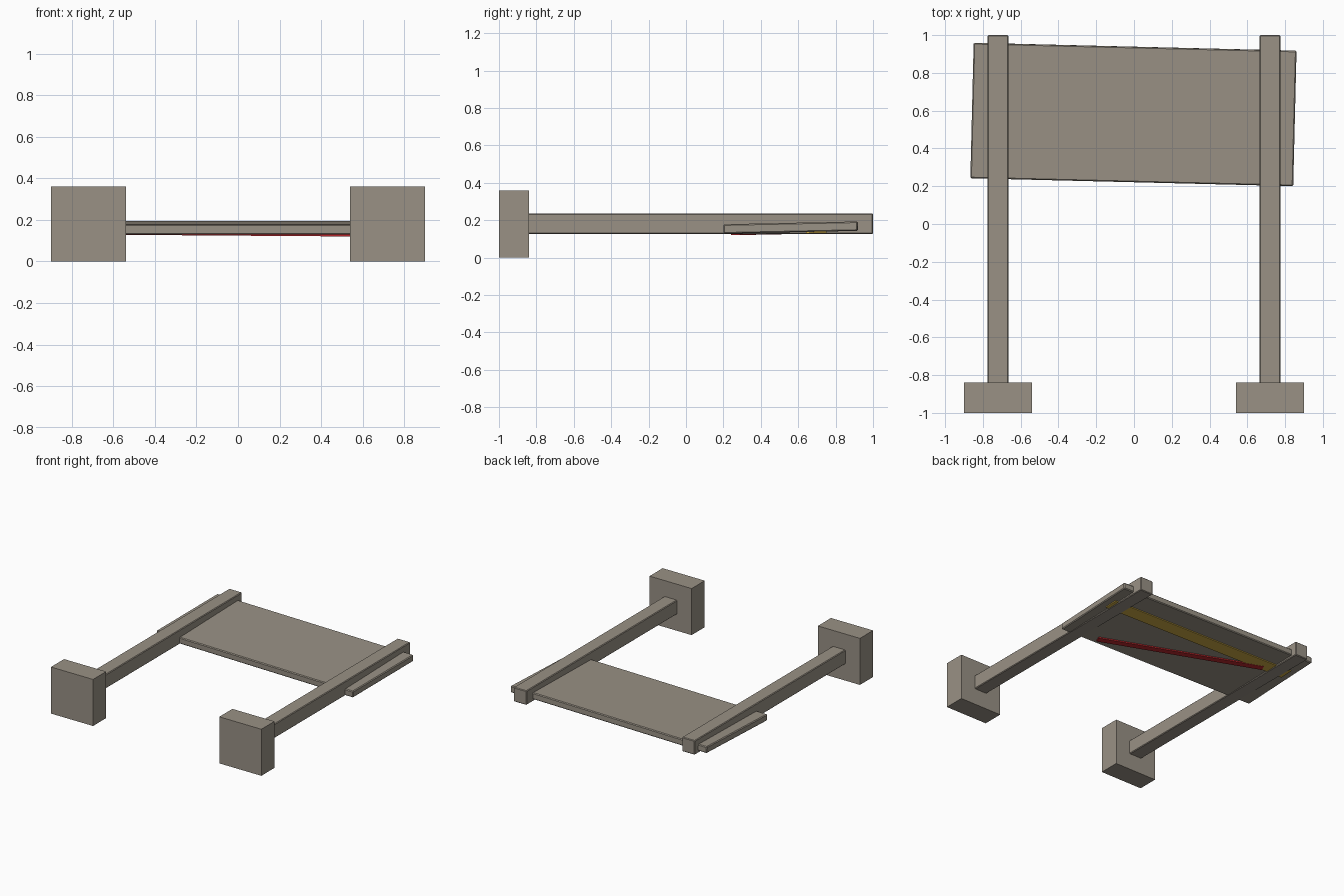
import bpy
from math import radians
from mathutils import Matrix, Vector

cube = bpy.data.objects.get("Cube")
if cube:
    bpy.data.objects.remove(cube, do_unlink=True)


def material(name, rgb):
    mat = bpy.data.materials.new(name)
    mat.use_nodes = True
    mat.diffuse_color = (*rgb, 1)
    mat.node_tree.nodes["Principled BSDF"].inputs["Base Color"].default_value = (*rgb, 1)
    return mat


stone = material("warm grey", (0.32, 0.285, 0.235))
yellow = material("mustard yellow", (0.60, 0.40, 0.06))
red = material("deep red", (0.48, 0.02, 0.025))


def box(name, center, size, mat, frame=Matrix(), spin=0, bevel=0):
    """Box of a given size, placed in a frame and spun about its own z."""
    bpy.ops.mesh.primitive_cube_add(size=1)
    obj = bpy.context.object
    obj.name = name
    obj.data.transform(Matrix.Diagonal((*size, 1)))
    obj.matrix_world = (frame @ Matrix.Translation(Vector(center))
                        @ Matrix.Rotation(radians(spin), 4, 'Z'))
    obj.data.materials.append(mat)
    if bevel:
        mod = obj.modifiers.new("edge_bevel", 'BEVEL')
        mod.width = bevel
        mod.segments = 1
    return obj


# Posts lying back, each with a square foot block
for side, s in (("left", 1), ("right", -1)):
    box(side + "_foot", (s * 0.72, -0.92, 0.18), (0.36, 0.16, 0.36), stone)
    box(side + "_post", (s * 0.72, 0.07, 0.182), (0.11, 1.86, 0.11), stone, bevel=0.005)

# Slightly crooked panel, tilted on two axes
panel = (Matrix.Translation((-0.003, 0.58, 0.161))
         @ Matrix.Rotation(radians(-1.4), 4, 'Z')
         @ Matrix.Rotation(radians(1.2), 4, 'X'))
box("panel", (0, 0, 0), (1.71, 0.717, 0.05), stone, panel, bevel=0.006)

# Stripes on the underside of the panel
box("yellow_stripe", (0, 0.135, -0.028), (1.6, 0.11, 0.009), yellow, panel)
box("red_stripe", (-0.02, -0.1, -0.0295), (1.25, 0.05, 0.0095), red, panel, spin=-18.9)
